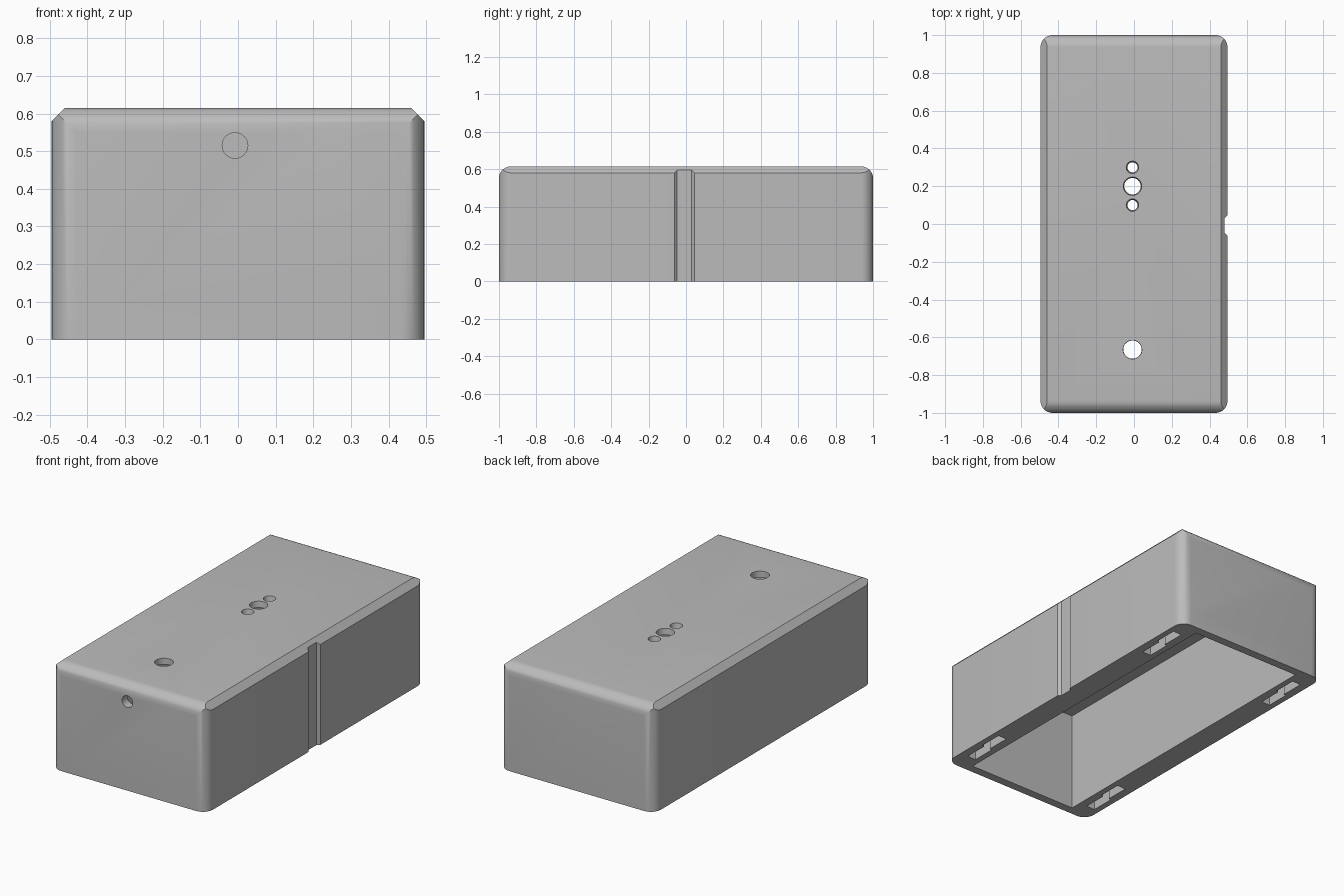
import bpy, bmesh, math
from mathutils import Vector

cube = bpy.data.objects.get("Cube")
if cube:
    bpy.data.objects.remove(cube, do_unlink=True)

W, L, H = 0.495, 1.0, 0.615      # half width, half length, height
R, CH = 0.064, 0.035             # rounding and chamfer
CX = -0.008                      # hole line

grey = bpy.data.materials.new("plain_grey")
grey.use_nodes = True
grey.diffuse_color = (0.5, 0.5, 0.5, 1)
grey.node_tree.nodes["Principled BSDF"].inputs["Base Color"].default_value = (0.5, 0.5, 0.5, 1)


def prism(name, points, lo, hi, axis):
    """Extrude a 2D outline along an axis from lo to hi."""
    place = {"x": lambda u, v, t: (t, u, v),
             "y": lambda u, v, t: (u, t, v),
             "z": lambda u, v, t: (u, v, t)}[axis]
    bm = bmesh.new()
    face = bm.faces.new([bm.verts.new(place(u, v, lo)) for u, v in points])
    extruded = bmesh.ops.extrude_face_region(bm, geom=[face])["geom"]
    moved = [g for g in extruded if isinstance(g, bmesh.types.BMVert)]
    bmesh.ops.translate(bm, verts=moved, vec=Vector(place(0, 0, hi - lo)))
    bmesh.ops.recalc_face_normals(bm, faces=bm.faces)
    return link(name, bm)


def link(name, bm):
    mesh = bpy.data.meshes.new(name)
    bm.to_mesh(mesh)
    bm.free()
    mesh.materials.append(grey)
    obj = bpy.data.objects.new(name, mesh)
    bpy.context.collection.objects.link(obj)
    return obj


def rect(u0, u1, v0, v1):
    return [(u0, v0), (u1, v0), (u1, v1), (u0, v1)]


def arc(cu, cv, r, start, end, steps=8):
    angles = [math.radians(start + (end - start) * i / steps) for i in range(steps + 1)]
    return [(cu + r * math.cos(a), cv + r * math.sin(a)) for a in angles]


def cone(name, y, top_r, low_r):
    """Tapered hole cutter through the lid."""
    bm = bmesh.new()
    bmesh.ops.create_cone(bm, cap_ends=True, segments=32, radius1=low_r,
                          radius2=top_r, depth=0.06)
    bmesh.ops.translate(bm, verts=bm.verts, vec=(CX, y, H - 0.02))
    return link(name, bm)


def combine(target, cutter, operation):
    mod = target.modifiers.new(cutter.name, "BOOLEAN")
    mod.operation, mod.object, mod.solver = operation, cutter, "EXACT"
    bpy.context.view_layer.objects.active = target
    bpy.ops.object.modifier_apply(modifier=mod.name)
    bpy.data.objects.remove(cutter, do_unlink=True)


# Outer shell: plan outline crossed with side and end profiles
plan = (arc(W - R, L - R, R, 0, 90) + arc(R - W, L - R, R, 90, 180)
        + arc(R - W, R - L, R, 180, 270) + arc(W - R, R - L, R, 270, 360))
side = ([(-L - 0.1, -0.1), (L + 0.1, -0.1), (L + 0.1, 0.1), (L, 0.1)]
        + arc(L - R, H - R, R, 0, 90) + arc(R - L, H - R, R, 90, 180)
        + [(-L, 0.1), (-L - 0.1, 0.1)])
end = [(-W - 0.1, -0.1), (W + 0.1, -0.1), (W + 0.1, H - CH - 0.1),
       (W - CH, H), (CH - W, H), (-W - 0.1, H - CH - 0.1)]
case = prism("case", plan, 0, H + 0.1, "z")
combine(case, prism("side_profile", side, -1, 1, "x"), "INTERSECT")
combine(case, prism("end_profile", end, -1.5, 1.5, "y"), "INTERSECT")

# Cavity open at the bottom
combine(case, prism("cavity", rect(-0.355, 0.355, -0.95, 0.95), -0.1, H - CH, "z"), "DIFFERENCE")

# Keyed slots in the thick long walls
for sx in (-1, 1):
    for sy in (-0.745, 0.745):
        x = sx * 0.425
        key = [(x - 0.035, sy - 0.14), (x + 0.02, sy - 0.14), (x + 0.02, sy),
               (x + 0.035, sy), (x + 0.035, sy + 0.14), (x - 0.02, sy + 0.14),
               (x - 0.02, sy), (x - 0.035, sy)]
        combine(case, prism("slot", key, -0.1, 0.1, "z"), "DIFFERENCE")

# Lid holes and the hole in the front wall
for y, top_r, low_r in ((0.3, 0.035, 0.024), (0.2, 0.05, 0.042),
                        (0.1, 0.035, 0.024), (-0.665, 0.05, 0.048)):
    combine(case, cone("lid_hole", y, top_r, low_r), "DIFFERENCE")
combine(case, prism("front_hole", arc(CX, 0.515, 0.034, 0, 348.75, 31), -1.1, -0.9, "y"), "DIFFERENCE")

# Shallow groove with slanted sides on the left wall
groove = [(W + 0.015, -0.077), (W + 0.015, 0.06), (W - 0.015, 0.03), (W - 0.015, -0.047)]
combine(case, prism("groove", groove, -0.1, H + 0.1, "z"), "DIFFERENCE")

# Shade smooth with crisp edges
bpy.ops.object.select_all(action="DESELECT")
case.select_set(True)
bpy.context.view_layer.objects.active = case
bpy.ops.object.shade_smooth_by_angle(angle=math.radians(25))
